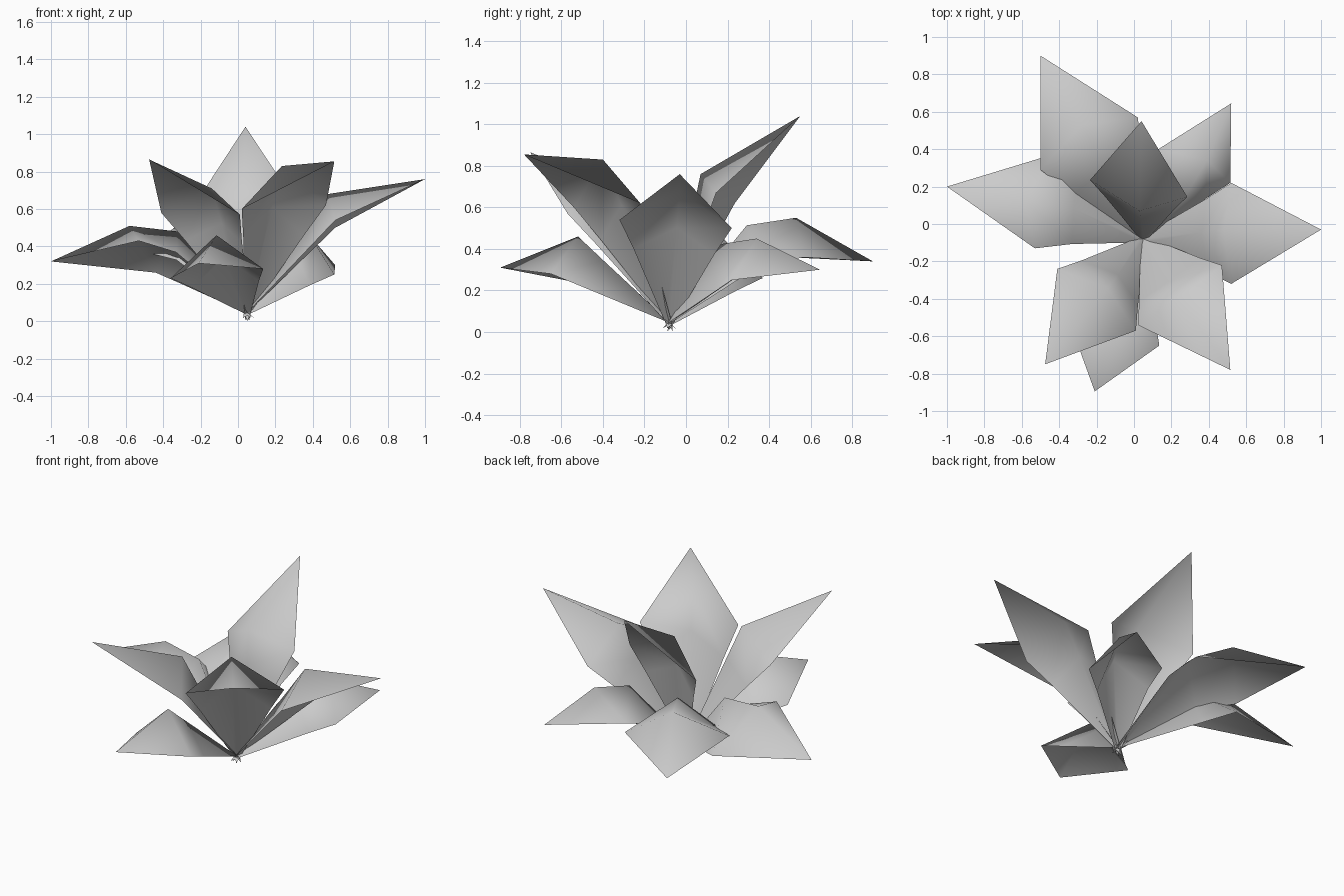
import bpy
import bmesh
from mathutils import Vector

default_cube = bpy.data.objects.get("Cube")
if default_cube:
    bpy.data.objects.remove(default_cube, do_unlink=True)

# One plain grey for every petal
grey = bpy.data.materials.new("light_grey")
grey.use_nodes = True
grey.use_backface_culling = False
colour = (0.6, 0.6, 0.6, 1)
grey.diffuse_color = colour
grey.node_tree.nodes["Principled BSDF"].inputs["Base Color"].default_value = colour

BASE = Vector((0.05, -0.08, 0.045))
TAIL = 0.045            # length of the pointed stub below the join
INNER = 0.72            # position of the inner row between base and widest row


def make_petal(name, tip, side_a, rib, side_b, arch=(0, 0, 0)):
    """Pointed petal: narrow stub, inner row raised by arch, widest row and tip."""
    tip = Vector(tip)
    widest = [Vector(p) for p in (side_a, rib, side_b)]
    along = (widest[1] - BASE).normalized()
    normal = along.cross(widest[0] - widest[2]).normalized()
    if normal.z < 0:
        normal.negate()
    across = (widest[2] - widest[0]).normalized() * 0.02
    inner = [BASE.lerp(p, INNER) + normal * rise for p, rise in zip(widest, arch)]
    rows = [[BASE - across, BASE, BASE + across], inner, widest]

    bm = bmesh.new()
    grid = [[bm.verts.new(p) for p in row] for row in rows]
    tail_vert = bm.verts.new(BASE - along * TAIL)
    tip_vert = bm.verts.new(tip)
    for i in range(2):
        for low, high in zip(grid, grid[1:]):
            bm.faces.new((low[i], low[i + 1], high[i + 1], high[i]))
        bm.faces.new((tail_vert, grid[0][i + 1], grid[0][i]))
        bm.faces.new((grid[-1][i], grid[-1][i + 1], tip_vert))
    bm.normal_update()
    if sum(f.normal.dot(normal) * f.calc_area() for f in bm.faces) < 0:
        bmesh.ops.reverse_faces(bm, faces=bm.faces[:])
    for face in bm.faces:
        face.smooth = True

    mesh = bpy.data.meshes.new(name)
    bm.to_mesh(mesh)
    bm.free()
    mesh.materials.append(grey)
    petal = bpy.data.objects.new(name, mesh)
    bpy.context.collection.objects.link(petal)


# Tall straight petals: tip, one side corner, midrib, other side corner
make_petal("back_upright_petal",
           (0.04, 0.55, 1.04), (-0.235, 0.235, 0.62), (0.03, 0.07, 0.76), (0.285, 0.145, 0.67))
make_petal("front_left_upright_petal",
           (0.515, -0.78, 0.855), (0.02, -0.54, 0.6), (0.235, -0.4, 0.83), (0.47, -0.22, 0.62))
make_petal("front_right_upright_petal",
           (-0.475, -0.75, 0.865), (-0.41, -0.24, 0.58), (-0.14, -0.345, 0.71), (0.01, -0.57, 0.57))
make_petal("left_long_petal",
           (1, -0.03, 0.76), (0.52, -0.32, 0.54), (0.48, -0.03, 0.68), (0.52, 0.22, 0.5))

# Low spreading petals, most of them arched
make_petal("right_low_petal",
           (-1, 0.2, 0.32), (-0.53, -0.13, 0.43), (-0.58, 0.12, 0.51), (-0.44, 0.37, 0.26),
           arch=(0.06, 0.13, 0))
make_petal("back_right_low_petal",
           (-0.5, 0.9, 0.34), (-0.5, 0.29, 0.37), (-0.28, 0.53, 0.55), (0.02, 0.57, 0.36),
           arch=(0.06, 0.13, 0.06))
make_petal("back_left_low_petal",
           (0.52, 0.645, 0.3), (0.515, 0.22, 0.25), (0.39, 0.34, 0.45), (0.13, 0.4, 0.32),
           arch=(0, 0.11, 0.03))
make_petal("front_low_petal",
           (-0.21, -0.895, 0.31), (-0.36, -0.48, 0.23), (-0.115, -0.52, 0.46), (0.135, -0.65, 0.28))
